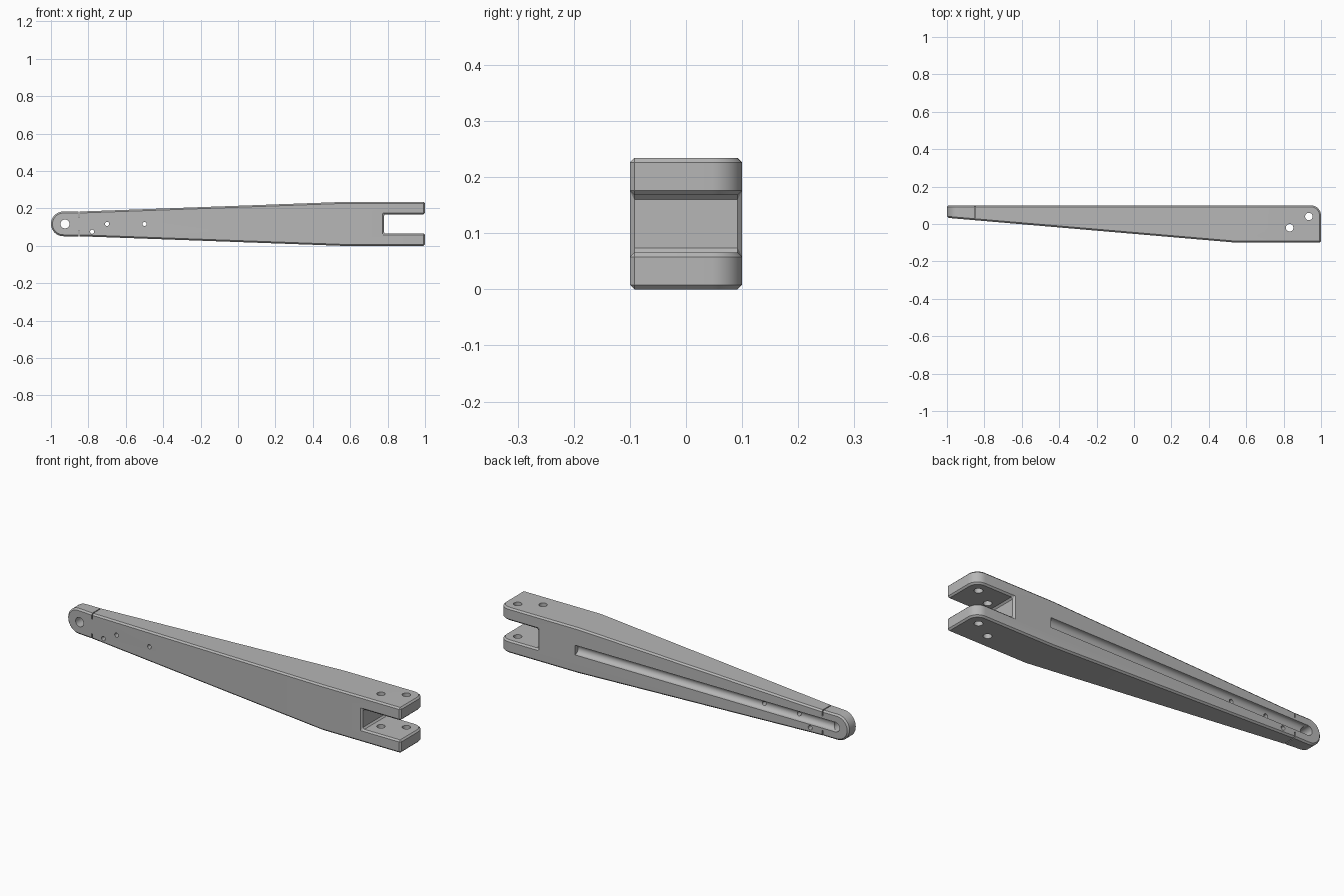
import bpy, bmesh, math
from mathutils import Vector

cube = bpy.data.objects.get("Cube")
if cube:
    bpy.data.objects.remove(cube, do_unlink=True)

metal = bpy.data.materials.new("grey_metal")
metal.use_nodes = True
GREY = (0.47, 0.47, 0.47, 1)
metal.diffuse_color = GREY
metal.node_tree.nodes["Principled BSDF"].inputs["Base Color"].default_value = GREY

MID, TOP, BACK = 0.117, 0.234, 0.1
EYE_X, EYE_R, BEND_X, NECK_X = -0.934, 0.066, 0.55, -0.85
CHAMFER = 0.008


def front_y(x):
    """Front side tapers towards the eye end."""
    return max(-BACK, 0.033 - 0.0858 * (x + 1))


def select_sharp(bm, degrees):
    return [e for e in bm.edges if e.calc_face_angle(0) > math.radians(degrees)]


# Arm outline: fork on the right, rounded eye on the left
upper = [(NECK_X, MID + EYE_R), (BEND_X, TOP), (1, TOP), (1, 0.168), (0.78, 0.168)]
lower = [(x, TOP - z) for x, z in reversed(upper)]
arc = [math.radians(270 - 180 * i / 20) for i in range(21)]
eye = [(EYE_X + EYE_R * math.cos(a), MID + EYE_R * math.sin(a)) for a in arc]
outline = upper + lower + eye

bm = bmesh.new()
back = [bm.verts.new((x, BACK, z)) for x, z in outline]
front = [bm.verts.new((x, front_y(x), z)) for x, z in outline]
bm.faces.new(back)
bm.faces.new(list(reversed(front)))
for i in range(len(outline)):
    j = (i + 1) % len(outline)
    bm.faces.new((back[j], back[i], front[i], front[j]))
# Split the front where the taper begins
bends = [v for v in front if abs(v.co.x - BEND_X) < 1e-4]
bmesh.ops.connect_verts(bm, verts=bends)
bmesh.ops.recalc_face_normals(bm, faces=bm.faces)

# Round the rear corner of both prongs, then chamfer every sharp edge
corners = [e for e in bm.edges
           if all(v.co.x > 0.99 and v.co.y > 0.09 for v in e.verts)
           and abs(e.verts[0].co.z - e.verts[1].co.z) < 0.08]
bmesh.ops.bevel(bm, geom=corners, offset=0.055, segments=10, profile=0.5,
                affect='EDGES')
bm.normal_update()
bmesh.ops.bevel(bm, geom=select_sharp(bm, 30), offset=CHAMFER, segments=1,
                profile=0.5, affect='EDGES')

mesh = bpy.data.meshes.new("arm")
bm.to_mesh(mesh)
bm.free()
mesh.materials.append(metal)
arm = bpy.data.objects.new("arm", mesh)
bpy.context.collection.objects.link(arm)


def cut(cutter):
    """Subtract the cutter from the arm and remove it."""
    cutter.data.materials.append(metal)
    mod = arm.modifiers.new("cut", 'BOOLEAN')
    mod.operation, mod.solver, mod.object = 'DIFFERENCE', 'EXACT', cutter
    bpy.ops.object.select_all(action='DESELECT')
    arm.select_set(True)
    bpy.context.view_layer.objects.active = arm
    bpy.ops.object.modifier_apply(modifier=mod.name)
    bpy.data.objects.remove(cutter, do_unlink=True)


def cut_rod(start, end, radius, sides=32):
    a, b = Vector(start), Vector(end)
    bpy.ops.mesh.primitive_cylinder_add(
        vertices=sides, radius=radius, depth=(b - a).length, location=(a + b) / 2,
        rotation=(b - a).to_track_quat('Z', 'Y').to_euler())
    cut(bpy.context.object)


# Round-bottomed groove along the back
cut_rod((-0.925, BACK, MID), (0.565, BACK, MID), 0.025)

# Eye hole and small holes running front to back
for x, z, r in [(-0.925, MID, 0.024), (-0.7, MID, 0.011),
                (-0.5, MID, 0.011), (-0.78, 0.075, 0.011)]:
    cut_rod((x, -0.3, z), (x, 0.3, z), r)

# Pin holes through both prongs
for x, y in [(0.935, 0.04), (0.832, -0.02)]:
    cut_rod((x, y, -0.1), (x, y, 0.4), 0.02)

# Thin slits above and below the neck
for side in (-1, 1):
    bpy.ops.mesh.primitive_cube_add(size=1, location=(NECK_X, 0, MID + side * 0.08))
    slit = bpy.context.object
    slit.scale = (0.005, 0.5, 0.085)
    cut(slit)

bpy.ops.object.select_all(action='DESELECT')
arm.select_set(True)
bpy.context.view_layer.objects.active = arm
bpy.ops.object.shade_smooth_by_angle(angle=math.radians(25))
